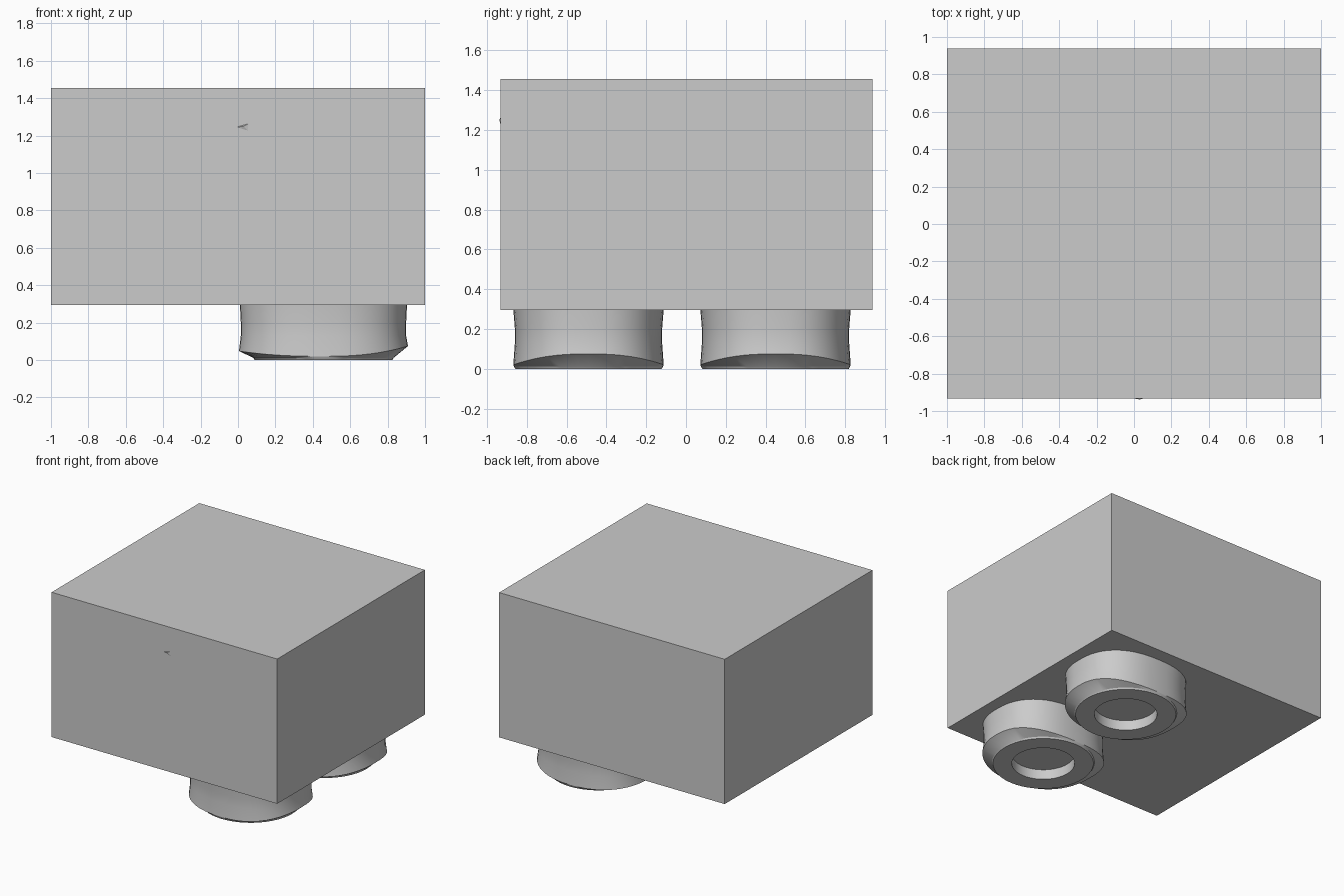
import bpy, bmesh, math

if "Cube" in bpy.data.objects:
    bpy.data.objects.remove(bpy.data.objects["Cube"])

grey = bpy.data.materials.new("plain grey")
grey.diffuse_color = (0.6, 0.6, 0.6, 1)
grey.use_nodes = True
grey.node_tree.nodes["Principled BSDF"].inputs["Base Color"].default_value = grey.diffuse_color


def finish(name, bm):
    bmesh.ops.recalc_face_normals(bm, faces=bm.faces)
    me = bpy.data.meshes.new(name)
    bm.to_mesh(me)
    bm.free()
    me.materials.append(grey)
    ob = bpy.data.objects.new(name, me)
    bpy.context.collection.objects.link(ob)
    return ob


# Main block
bm = bmesh.new()
bmesh.ops.create_cube(bm, size=1)
for v in bm.verts:
    v.co.x *= 2
    v.co.y = v.co.y * 1.87 + 0.003
    v.co.z = v.co.z * 1.16 + 0.875
finish("block", bm)

SEG = 48


def oval(t, a, b, n=2.4):
    """Point on a slightly squared oval."""
    c, s = math.cos(t), math.sin(t)
    return (math.copysign(abs(c) ** (2 / n), c) * a,
            math.copysign(abs(s) ** (2 / n), s) * b)


def foot(name, cx, cy):
    """Oval waisted collar, chamfered down to a round ring with a blind hole."""
    bm = bmesh.new()
    rings = []

    def ring(fn):
        rings.append([bm.verts.new((cx + x, cy + y, z)) for x, y, z in
                      (fn(2 * math.pi * i / SEG) for i in range(SEG))])

    def circle(r, z):
        ring(lambda t: (r * math.cos(t), r * math.sin(t), z))

    def rim(t):
        c = math.cos(t)
        x, y = oval(t, 0.452, 0.378)
        return x, y, 0.02 + (0.055 if c > 0 else 0.028) * c * c

    ring(lambda t: (*oval(t, 0.447, 0.378), 0.30))
    ring(lambda t: (*oval(t, 0.442, 0.370), 0.20))
    ring(lambda t: (*oval(t, 0.442, 0.370), 0.13))
    ring(rim)
    circle(0.375, 0.012)
    circle(0.368, 0.0)
    circle(0.23, 0.0)
    circle(0.23, 0.08)
    for a, b in zip(rings, rings[1:]):
        for i in range(SEG):
            j = (i + 1) % SEG
            bm.faces.new((a[i], a[j], b[j], b[i]))
    bm.faces.new(rings[0])
    bm.faces.new(rings[-1])
    ob = finish(name, bm)
    bpy.ops.object.select_all(action='DESELECT')
    ob.select_set(True)
    bpy.context.view_layer.objects.active = ob
    bpy.ops.object.shade_smooth_by_angle(angle=math.radians(25))


foot("front_foot", 0.457, -0.49)
foot("back_foot", 0.457, 0.45)

# Small wedge-shaped nub just breaking through the front face
bm = bmesh.new()
base = [bm.verts.new((x, -0.925, z)) for x, z in
        ((-0.05, 1.24), (0.08, 1.20), (0.085, 1.28))]
tip = bm.verts.new((0.03, -0.938, 1.25))
bm.faces.new(base)
for i in range(3):
    bm.faces.new((base[i], base[(i + 1) % 3], tip))
finish("front_nub", bm)
